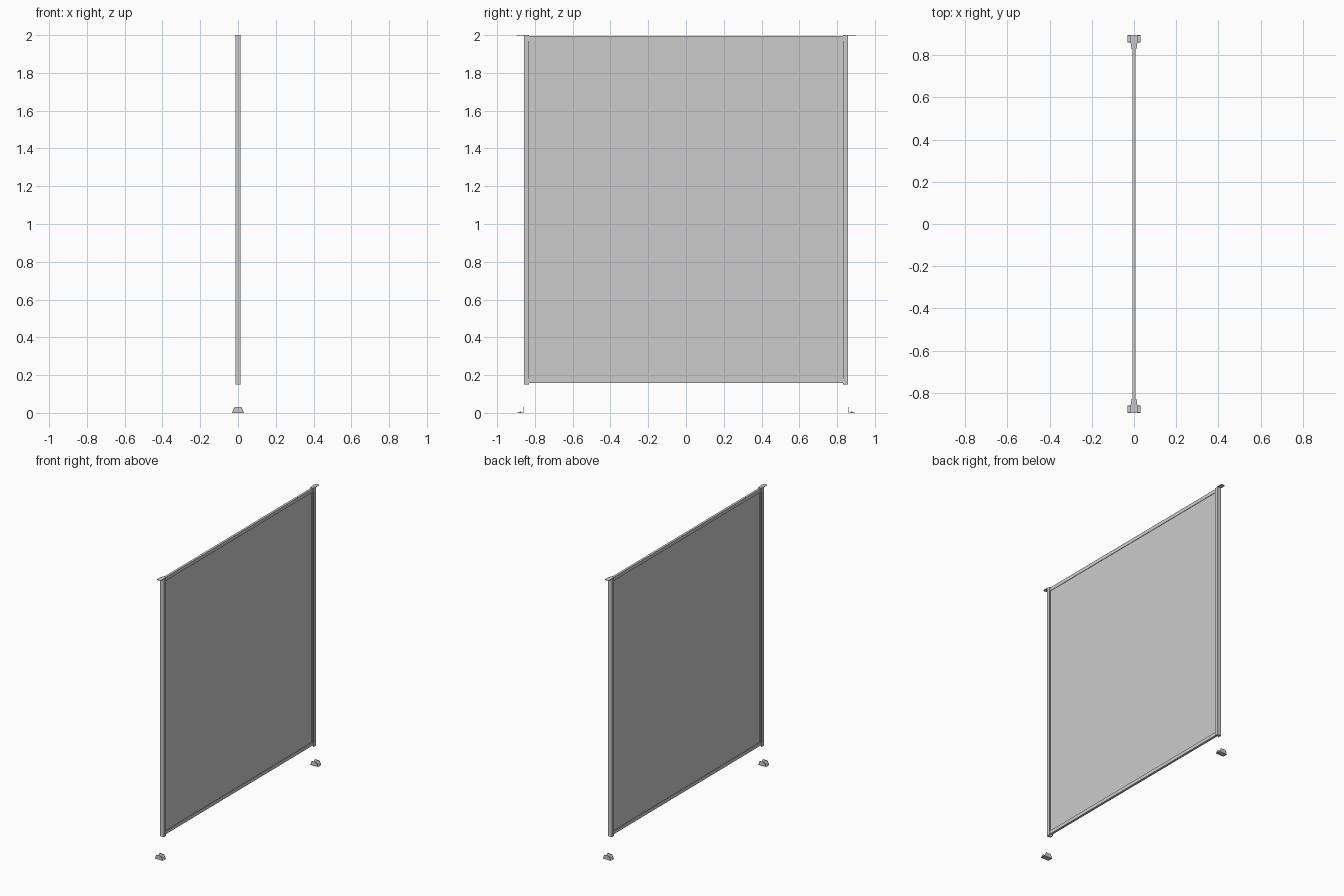
import bpy, bmesh

if "Cube" in bpy.data.objects:
    bpy.data.objects.remove(bpy.data.objects["Cube"])

def finish(name, bm):
    bmesh.ops.recalc_face_normals(bm, faces=bm.faces)
    me = bpy.data.meshes.new(name)
    bm.to_mesh(me)
    bm.free()
    ob = bpy.data.objects.new(name, me)
    bpy.context.collection.objects.link(ob)
    return ob

def box(name, x0, x1, y0, y1, z0, z1):
    bm = bmesh.new()
    bmesh.ops.create_cube(bm, size=1)
    for v in bm.verts:
        v.co = ((x0 + x1) / 2 + v.co.x * (x1 - x0), (y0 + y1) / 2 + v.co.y * (y1 - y0),
                (z0 + z1) / 2 + v.co.z * (z1 - z0))
    return finish(name, bm)

def prism(name, pts, offset):
    bm = bmesh.new()
    f = bm.faces.new([bm.verts.new(p) for p in pts])
    ext = bmesh.ops.extrude_face_region(bm, geom=[f])
    bmesh.ops.translate(bm, vec=offset, verts=[g for g in ext['geom'] if isinstance(g, bmesh.types.BMVert)])
    return finish(name, bm)

def sweep(name, prof, y0, y1):
    return prism(name, [(x, y0, z) for x, z in prof], (0, y1 - y0, 0))

# Screen panel
box("screen_panel", -0.002, 0.002, -0.834, 0.834, 0.165, 1.98)

# Horizontal rails: channel profiles gripping the panel
def channel(h, z, d):
    w, t = 0.008, 0.003
    return [(-w, z), (w, z), (w, z + d * h), (w - t, z + d * h), (w - t, z + d * t),
            (-w + t, z + d * t), (-w + t, z + d * h), (-w, z + d * h)]
sweep("top_rail", channel(0.025, 1.995, -1), -0.834, 0.834)
sweep("bottom_rail", channel(0.025, 0.158, 1), -0.834, 0.834)

for side, s in (("left", -1), ("right", 1)):
    # Side post: channel open towards the panel
    a, b, c = s * 0.832, s * 0.858, s * 0.853
    w, i = 0.0145, 0.009
    prof = [(-w, a), (-w, b), (w, b), (w, a), (i, a), (i, c), (-i, c), (-i, a)]
    prism(side + "_post", [(x, y, 0.15) for x, y in prof], (0, 0, 1.847))

    # Top mounting plate with tapered inner end
    plate = [(-0.008, 0.832), (0.008, 0.832), (0.0155, 0.855), (0.0155, 0.893),
             (0.011, 0.897), (-0.011, 0.897), (-0.0155, 0.893), (-0.0155, 0.855)]
    prism(side + "_top_plate", [(x, s * y, 1.997) for x, y in plate], (0, 0, 0.003))

    # Floor bracket: base with two trapezoid cheeks and a screw
    y0, y1 = sorted((s * 0.86, s * 0.896))
    box(side + "_bracket_base", -0.031, 0.031, y0, y1, 0, 0.002)
    trap = [(-0.031, 0.002), (0.031, 0.002), (0.018, 0.03), (-0.018, 0.03)]
    sweep(side + "_bracket_inner_cheek", trap, y0, y0 + 0.002)
    sweep(side + "_bracket_outer_cheek", trap, y1 - 0.002, y1)
    bm = bmesh.new()
    bmesh.ops.create_cone(bm, cap_ends=True, segments=16, radius1=0.005, radius2=0.003, depth=0.005)
    bmesh.ops.translate(bm, vec=(0, s * 0.878, 0.0045), verts=bm.verts)
    finish(side + "_bracket_screw", bm)
